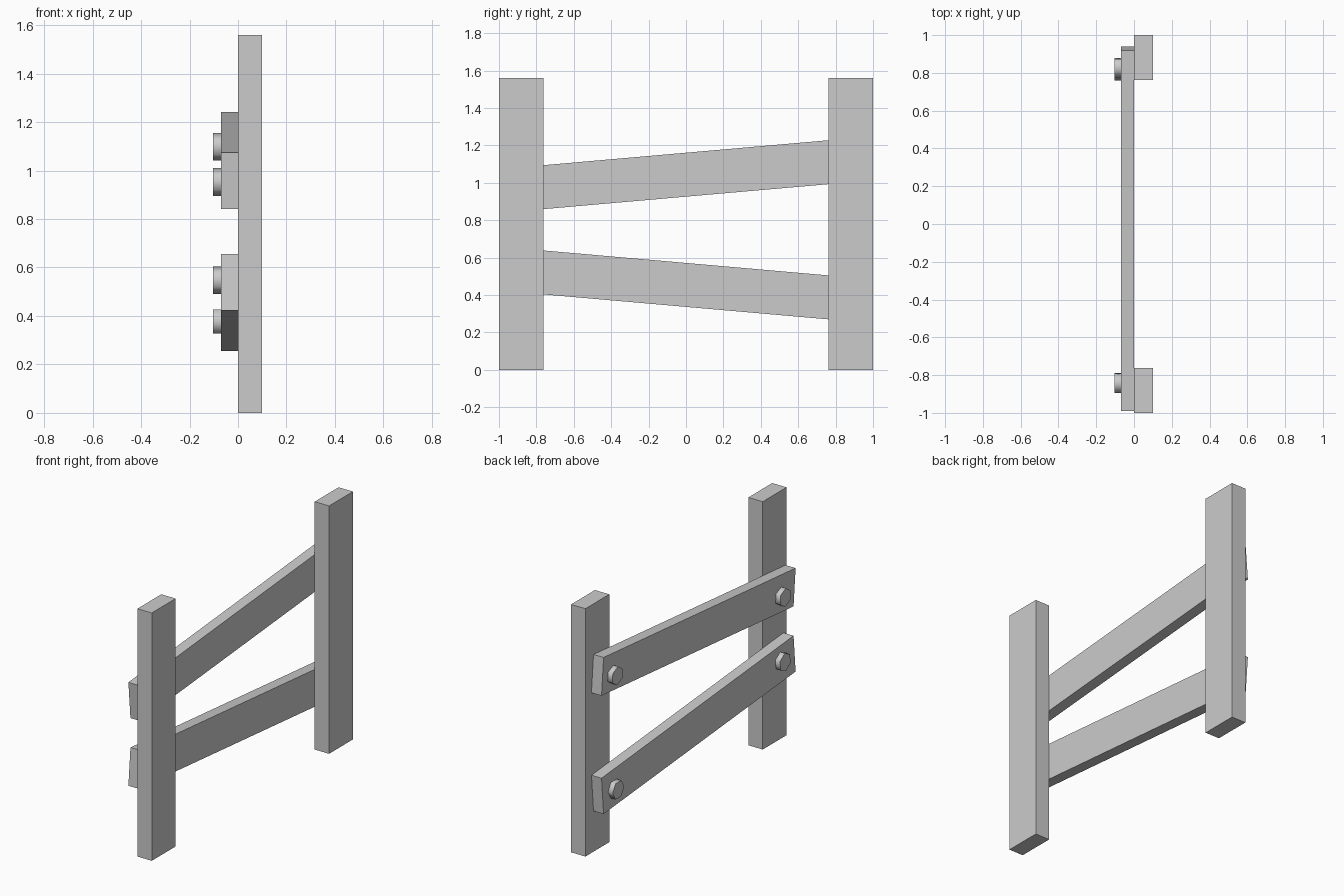
import bpy, bmesh
from math import radians, sin, cos, pi

if "Cube" in bpy.data.objects:
    bpy.data.objects.remove(bpy.data.objects["Cube"])


def box(name, size, loc, tilt=0.0):
    bpy.ops.mesh.primitive_cube_add(size=1, location=loc, rotation=(tilt, 0, 0))
    ob = bpy.context.object
    ob.name = name
    ob.scale = size
    bpy.ops.object.transform_apply(location=False, rotation=False, scale=True)
    return ob


def hex_bolt(name, y, z, turn, r=0.0575, x0=-0.1025, x1=-0.07):
    # six-sided head lying along x; turn is the angle of the first corner from +y
    bm = bmesh.new()
    ring = [(r * cos(turn + i * pi / 3), r * sin(turn + i * pi / 3)) for i in range(6)]
    outer = [bm.verts.new((x0, a, b)) for a, b in ring]
    inner = [bm.verts.new((x1, a, b)) for a, b in ring]
    bm.faces.new(outer)
    bm.faces.new(inner)
    for i in range(6):
        j = (i + 1) % 6
        bm.faces.new((outer[i], outer[j], inner[j], inner[i]))
    bmesh.ops.recalc_face_normals(bm, faces=bm.faces)
    me = bpy.data.meshes.new(name)
    bm.to_mesh(me)
    bm.free()
    ob = bpy.data.objects.new(name, me)
    ob.location = (0, y, z)
    bpy.context.collection.objects.link(ob)
    bpy.ops.object.select_all(action='DESELECT')
    ob.select_set(True)
    bpy.context.view_layer.objects.active = ob
    bpy.ops.object.shade_smooth_by_angle(angle=radians(65))


# Two upright posts
for name, s in (("front_post", -1), ("back_post", 1)):
    box(name, (0.10, 0.237, 1.56), (0.05, s * 0.8815, 0.78))

# Two tilted rails on the left face of the posts
for name, z, deg in (("upper_rail", 1.041, 5), ("lower_rail", 0.456, -5)):
    box(name, (0.07, 1.917, 0.234), (-0.035, -0.025, z), radians(deg))

# Hexagonal bolt heads, one at each rail end
for name, y, z, deg in (("upper_front_bolt", -0.843, 0.953, 35),
                        ("upper_back_bolt", 0.827, 1.098, 35),
                        ("lower_front_bolt", -0.841, 0.547, 25),
                        ("lower_back_bolt", 0.818, 0.377, 0)):
    hex_bolt(name, y, z, radians(deg))
